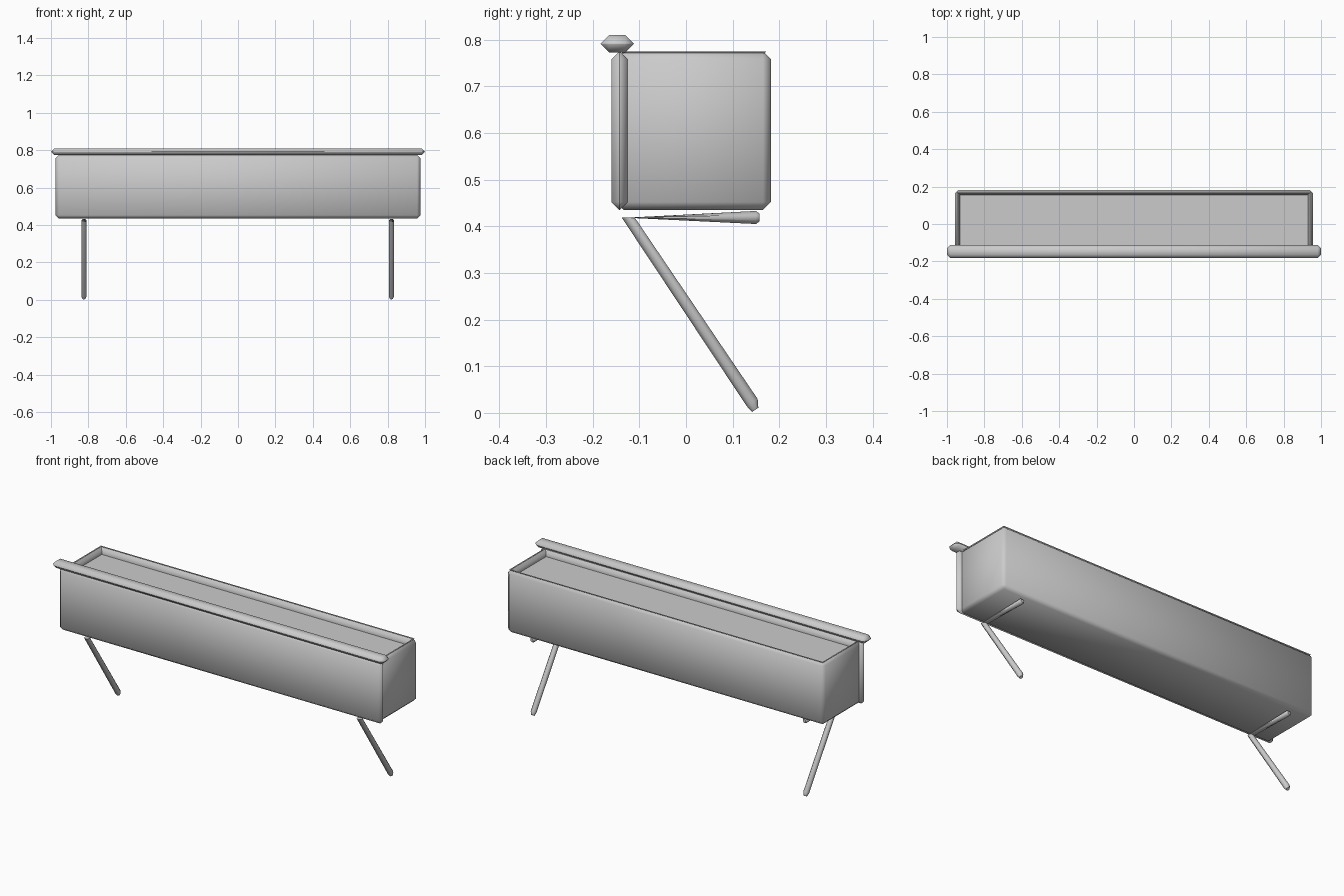
import bpy, bmesh, math
from mathutils import Vector, Matrix

if "Cube" in bpy.data.objects:
    bpy.data.objects.remove(bpy.data.objects["Cube"])


def finish(bm, name, smooth=50):
    bmesh.ops.recalc_face_normals(bm, faces=bm.faces)
    mesh = bpy.data.meshes.new(name)
    bm.to_mesh(mesh)
    bm.free()
    ob = bpy.data.objects.new(name, mesh)
    bpy.context.collection.objects.link(ob)
    bpy.ops.object.select_all(action='DESELECT')
    ob.select_set(True)
    bpy.context.view_layer.objects.active = ob
    bpy.ops.object.shade_smooth_by_angle(angle=math.radians(smooth))
    return ob


def box_mesh(lo, hi):
    lo, hi = Vector(lo), Vector(hi)
    bm = bmesh.new()
    bmesh.ops.create_cube(bm, size=1, matrix=Matrix.Translation((lo + hi) / 2) @ Matrix.Diagonal((*(hi - lo), 1)))
    return bm


def chamfer(bm, edges, width):
    bmesh.ops.bevel(bm, geom=edges, offset=width, segments=1, profile=0.5, affect='EDGES')


def board(name, lo, hi, width):
    bm = box_mesh(lo, hi)
    chamfer(bm, bm.edges[:], width)
    return finish(bm, name)


# Planter trough: box with a recessed, soil-level top
bm = box_mesh((-0.957, -0.15, 0.435), (0.957, 0.182, 0.775))
rounded = bm.edges[:]
top = max(bm.faces, key=lambda f: f.calc_center_median().z)
bmesh.ops.inset_region(bm, faces=[top], thickness=0.038)
rounded += [e for e in top.edges]
walls = bmesh.ops.extrude_discrete_faces(bm, faces=[top])['faces']
for v in walls[0].verts:
    v.co.z -= 0.037
rounded = [e for e in bm.edges
           if (e.verts[0].co.z > 0.77 and e.verts[1].co.z > 0.77
               and (abs(e.verts[0].co.x) > 0.95) == (abs(e.verts[1].co.x) > 0.95))
           or min(v.co.z for v in e.verts) < 0.44]
chamfer(bm, rounded, 0.017)
finish(bm, "trough")

# Front panel and the rail on top of it
board("front_panel", (-0.975, -0.16, 0.435), (0.975, -0.125, 0.775), 0.017)
board("top_rail", (-1, -0.183, 0.773), (1, -0.112, 0.81), 0.018)


# Bent bracket: an arm and a diagonal leg sharing a flat ring at the bend
def bracket(name, x):
    bm = bmesh.new()
    sides, r = 8, 0.014
    leg = Vector((0, 0.275, -0.41)).normalized()
    leg_up = Vector((0, -leg.z, leg.y))
    Y, Z = Vector((0, 1, 0)), Vector((0, 0, 1))
    rings = [
        ((0.158, 0.419), Z, 0.008), ((0.150, 0.419), Z, r),
        ((-0.124, 0.419), Y, r),
        ((0.142, 0.022), leg_up, r), ((0.1485, 0.0065), leg_up, 0.008)]
    loops = []
    for (y, z), up, rad in rings:
        loop = []
        for i in range(sides):
            a = 2 * math.pi * (i + 0.5) / sides
            k = rad / math.cos(math.pi / sides)
            p = Vector((x, y, z)) + Vector((k * math.cos(a), 0, 0)) + up * k * math.sin(a)
            p.z = max(p.z, 0)
            loop.append(bm.verts.new(p))
        loops.append(loop)
    for a, b in zip(loops, loops[1:]):
        for i in range(sides):
            j = (i + 1) % sides
            bm.faces.new((a[i], a[j], b[j], b[i]))
    bm.faces.new(loops[0])
    bm.faces.new(loops[-1])
    finish(bm, name)


bracket("left_bracket", -0.824)
bracket("right_bracket", 0.82)
